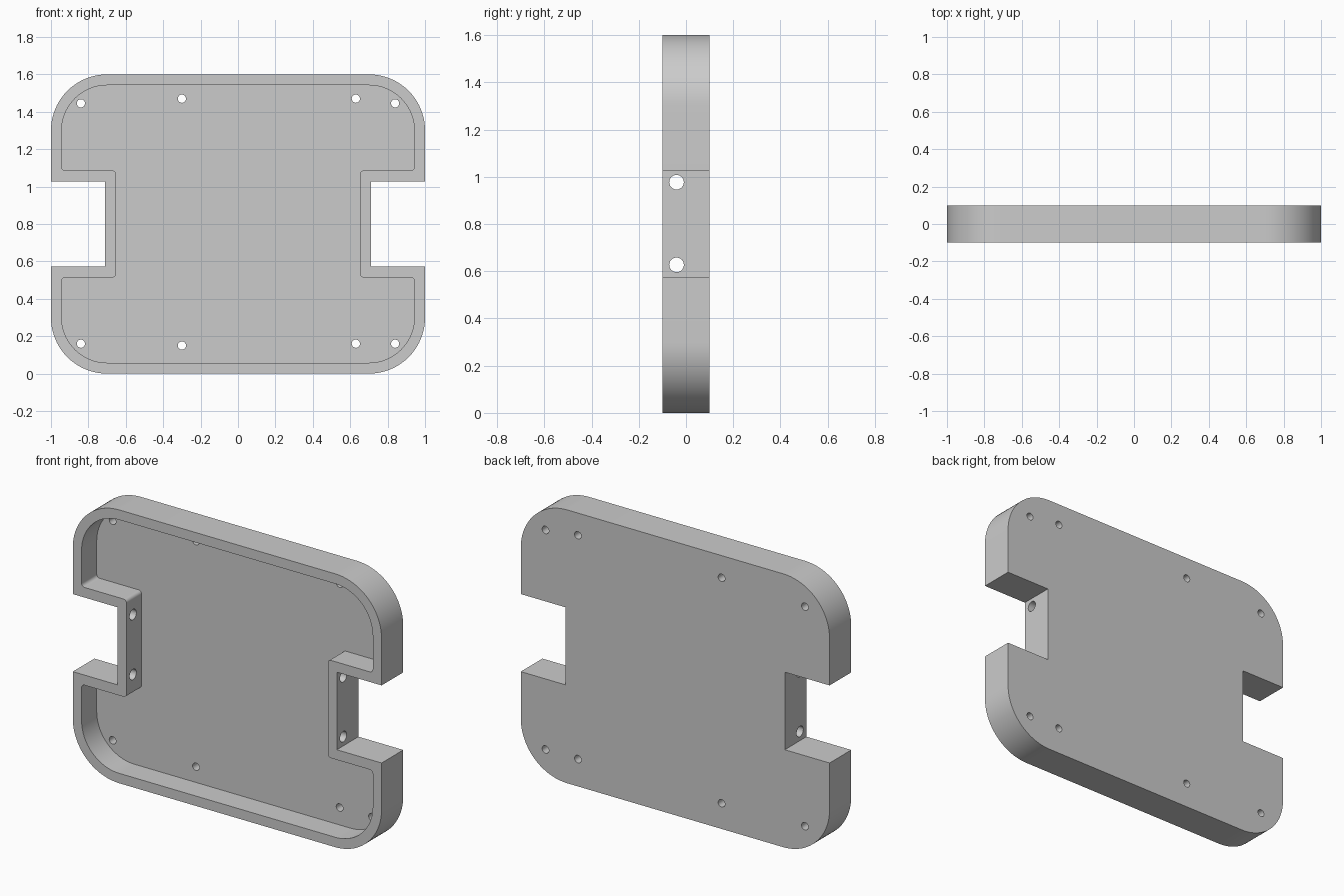
import bpy, bmesh, math
from mathutils import Vector, Matrix

if "Cube" in bpy.data.objects:
    bpy.data.objects.remove(bpy.data.objects["Cube"])

H = 1.60          # overall height
MID = H / 2
D = 0.10          # half depth

grey = bpy.data.materials.new("light grey")
grey.diffuse_color = (0.6, 0.6, 0.6, 1)
grey.use_nodes = True
grey.node_tree.nodes["Principled BSDF"].inputs["Base Color"].default_value = grey.diffuse_color


def rounded(corners, steps=20):
    """Round the right-angled corners (x, z, radius) of an outline."""
    out = []
    n = len(corners)
    for i, (x, z, r) in enumerate(corners):
        p = Vector((x, z))
        if r == 0:
            out.append(p)
            continue
        d1 = (Vector(corners[i - 1][:2]) - p).normalized()
        d2 = (Vector(corners[(i + 1) % n][:2]) - p).normalized()
        c = p + r * (d1 + d2)
        k = steps if r > 0.1 else 6
        for j in range(k + 1):
            a = math.pi / 2 * j / k
            out.append(c - r * (math.cos(a) * d2 + math.sin(a) * d1))
    return out


def plate_outline(half_w, half_h, notch_x, notch_h, big_r, small_r):
    """Rounded rectangle with a square notch in the left and right sides."""
    quarter = [(half_w, half_h, big_r), (half_w, notch_h, small_r),
               (notch_x, notch_h, small_r)]
    right = quarter + [(x, -z, r) for x, z, r in reversed(quarter)]
    left = [(-x, z, r) for x, z, r in reversed(right)]
    return [Vector((p.x, p.y + MID)) for p in rounded(right + left)]


def add_object(name, bm):
    bmesh.ops.recalc_face_normals(bm, faces=bm.faces)
    me = bpy.data.meshes.new(name)
    bm.to_mesh(me)
    bm.free()
    me.materials.append(grey)
    ob = bpy.data.objects.new(name, me)
    bpy.context.collection.objects.link(ob)
    return ob


def slab(name, outline, y0, y1):
    bm = bmesh.new()
    face = bm.faces.new([bm.verts.new((p.x, y0, p.y)) for p in outline])
    res = bmesh.ops.extrude_face_region(bm, geom=[face], use_keep_orig=True)
    verts = [g for g in res["geom"] if isinstance(g, bmesh.types.BMVert)]
    bmesh.ops.translate(bm, verts=verts, vec=(0, y1 - y0, 0))
    return add_object(name, bm)


def add_drill(bm, center, radius, length, axis):
    rot = Matrix.Rotation(math.pi / 2, 4, axis)
    bmesh.ops.create_cone(bm, cap_ends=True, segments=24, radius1=radius,
                          radius2=radius, depth=length,
                          matrix=Matrix.Translation(center) @ rot)


# Tray body and the pocket hollowed into its front
tray = slab("tray", plate_outline(1.0, MID, 0.71, 0.227, 0.30, 0), -D, D)
pocket = slab("pocket_cutter",
              plate_outline(0.943, 0.742, 0.652, 0.286, 0.243, 0.02), -0.2, 0.04)

# Screw holes through the back panel
bm = bmesh.new()
for x, z in [(-0.84, 1.445), (-0.30, 1.47), (0.63, 1.47), (0.84, 1.445),
             (-0.84, 0.16), (-0.30, 0.15), (0.63, 0.16), (0.84, 0.16)]:
    add_drill(bm, (x, 0.08, z), 0.022, 0.12, 'X')
screw_holes = add_object("screw_hole_cutter", bm)

# Cable holes through the notch walls
bm = bmesh.new()
for x in (-0.68, 0.68):
    for z in (0.627, 0.977):
        add_drill(bm, (x, -0.04, z), 0.031, 0.14, 'Y')
side_holes = add_object("side_hole_cutter", bm)

# Apply the cuts
bpy.context.view_layer.objects.active = tray
tray.select_set(True)
for cutter in (pocket, screw_holes, side_holes):
    mod = tray.modifiers.new("cut", 'BOOLEAN')
    mod.operation = 'DIFFERENCE'
    mod.solver = 'EXACT'
    mod.object = cutter
    bpy.ops.object.modifier_apply(modifier=mod.name)
    cutter.hide_render = True
    bpy.data.objects.remove(cutter)

# Smooth the rounded corners and hole walls, keep the edges crisp
bpy.ops.object.shade_smooth_by_angle(angle=math.radians(30))
